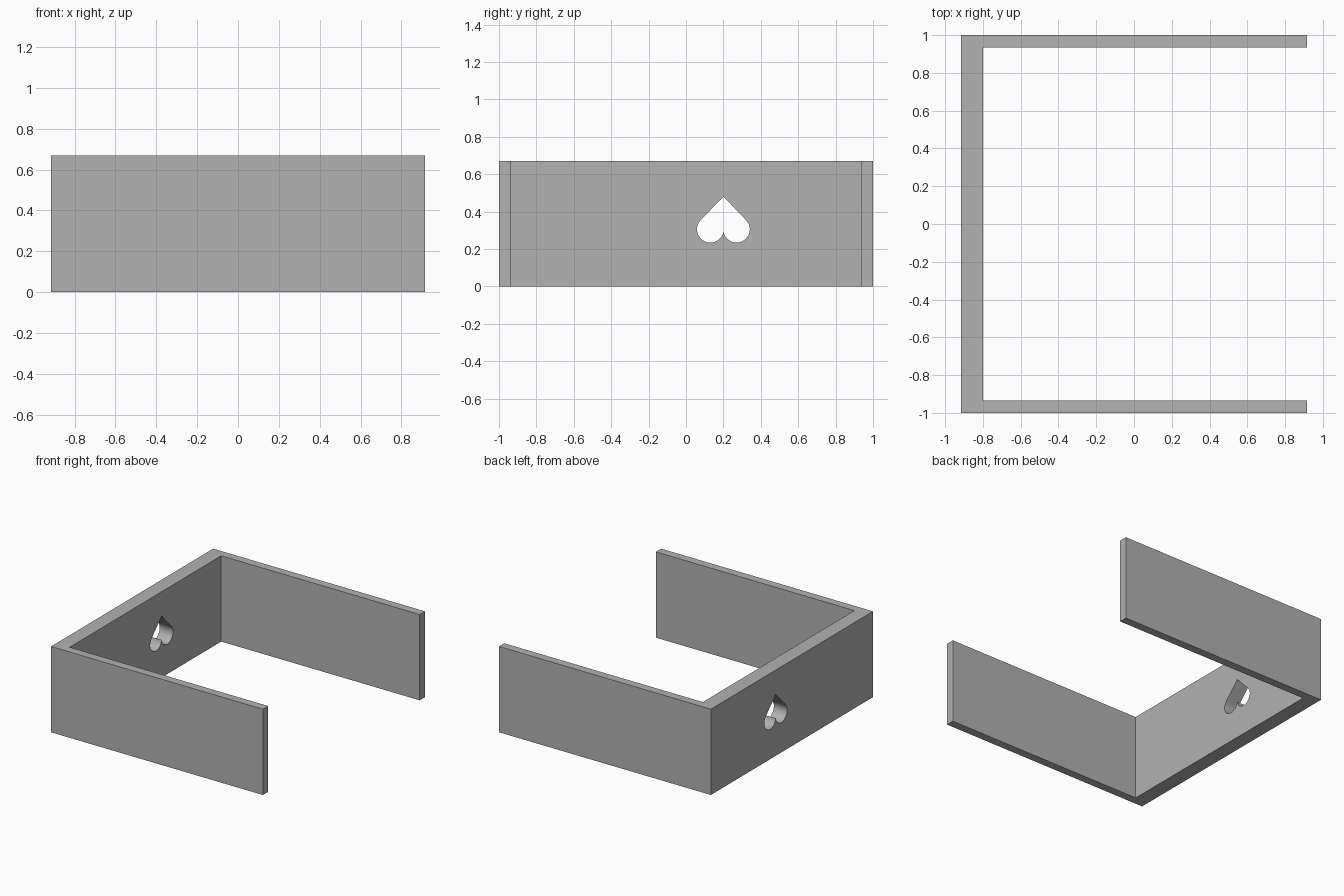
import bpy
import bmesh
from math import acos, atan2, cos, hypot, pi, sin

HALF_X, HALF_Y, HEIGHT = 0.915, 1.0, 0.67
BACK_X, SIDE_Y = -0.80, 0.935          # inner faces of the thick and thin walls

if "Cube" in bpy.data.objects:
    bpy.data.objects.remove(bpy.data.objects["Cube"], do_unlink=True)

grey = bpy.data.materials.new("plain_grey")
grey.use_nodes = True
grey.diffuse_color = (0.445, 0.445, 0.445, 1)
grey.node_tree.nodes["Principled BSDF"].inputs["Base Color"].default_value = grey.diffuse_color


def extrude_profile(name, points, offset):
    """Make a closed prism from a flat outline."""
    bm = bmesh.new()
    face = bm.faces.new([bm.verts.new(p) for p in points])
    result = bmesh.ops.extrude_face_region(bm, geom=[face], use_keep_orig=True)
    moved = [v for v in result["geom"] if isinstance(v, bmesh.types.BMVert)]
    bmesh.ops.translate(bm, verts=moved, vec=offset)
    bmesh.ops.recalc_face_normals(bm, faces=bm.faces)
    mesh = bpy.data.meshes.new(name)
    bm.to_mesh(mesh)
    bm.free()
    mesh.materials.append(grey)
    obj = bpy.data.objects.new(name, mesh)
    bpy.context.collection.objects.link(obj)
    return obj


# Three-sided wall frame, open towards +x
half = [(HALF_X, HALF_Y), (-HALF_X, HALF_Y)]
inner = [(BACK_X, SIDE_Y), (HALF_X, SIDE_Y)]
outline = (half + [(x, -y) for x, y in reversed(half)]
           + [(x, -y) for x, y in reversed(inner)] + inner)
frame = extrude_profile("wall_frame", [(x, y, 0) for x, y in outline], (0, 0, HEIGHT))

# Upside-down heart: two round lobes with tangent lines up to the tip
MID_Y, LOBE_Z, TIP_Z, LOBE, RADIUS = 0.20, 0.305, 0.48, 0.07, 0.071
rise = TIP_Z - LOBE_Z
start = atan2(rise, LOBE) + acos(RADIUS / hypot(rise, LOBE))
end = 2 * pi - acos(LOBE / RADIUS)
STEPS = 32
lobe = []
for i in range(STEPS + 1):
    a = start + (end - start) * i / STEPS
    lobe.append((-LOBE + RADIUS * cos(a), LOBE_Z + RADIUS * sin(a)))
lobe[-1] = (0, lobe[-1][1])
heart = [(0, TIP_Z)] + lobe + [(-y, z) for y, z in reversed(lobe[:-1])]
cutter = extrude_profile("heart_cutter",
                         [(-HALF_X - 0.1, MID_Y + y, z) for y, z in heart],
                         (0.3, 0, 0))
cutter.hide_render = True

# Cut the heart through the thick wall
cut = frame.modifiers.new("heart_hole", "BOOLEAN")
cut.operation = "DIFFERENCE"
cut.solver = "EXACT"
cut.object = cutter
bpy.ops.object.select_all(action="DESELECT")
bpy.context.view_layer.objects.active = frame
frame.select_set(True)
bpy.ops.object.modifier_apply(modifier=cut.name)
bpy.data.objects.remove(cutter, do_unlink=True)
bpy.ops.object.shade_smooth_by_angle(angle=pi / 6)
